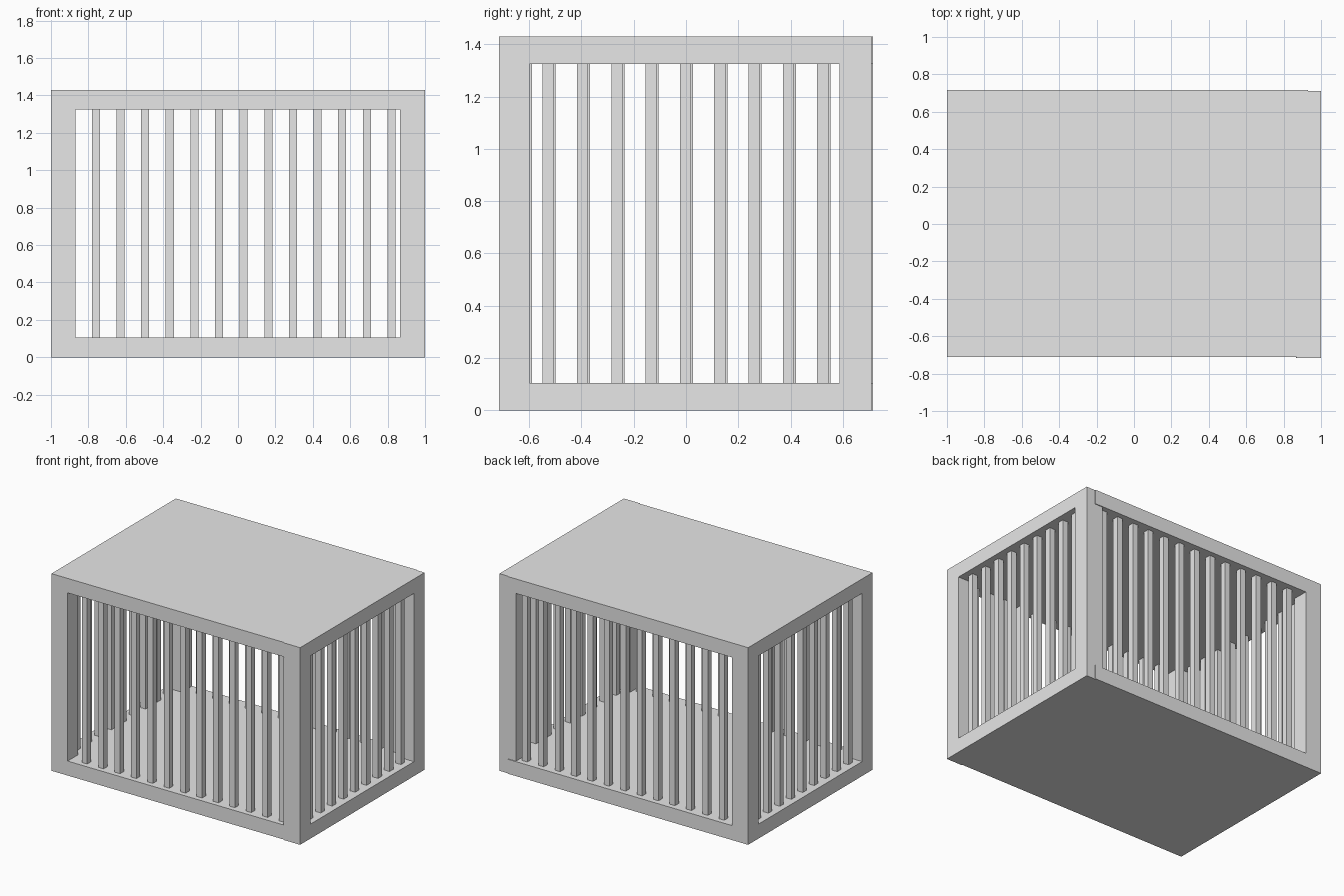
import bpy
import bmesh
from mathutils import Matrix

cube = bpy.data.objects.get("Cube")
if cube:
    bpy.data.objects.remove(cube, do_unlink=True)

grey = bpy.data.materials.new("plain_grey")
grey.use_nodes = True
grey.diffuse_color = (0.8, 0.8, 0.8, 1)
grey.node_tree.nodes["Principled BSDF"].inputs["Base Color"].default_value = (0.8, 0.8, 0.8, 1)

HEIGHT = 1.43
LOW, HIGH = 0.105, 1.325      # opening between floor and roof
BAR = 0.043


def finish(name, bm):
    bmesh.ops.recalc_face_normals(bm, faces=bm.faces)
    mesh = bpy.data.meshes.new(name)
    bm.to_mesh(mesh)
    bm.free()
    mesh.materials.append(grey)
    obj = bpy.data.objects.new(name, mesh)
    bpy.context.collection.objects.link(obj)
    return obj


def add_box(bm, x0, x1, y0, y1, z0, z1):
    centre = Matrix.Translation(((x0 + x1) / 2, (y0 + y1) / 2, (z0 + z1) / 2))
    size = Matrix.Diagonal((x1 - x0, y1 - y0, z1 - z0, 1))
    bmesh.ops.create_cube(bm, size=1, matrix=centre @ size)


def slab(name, z0, z1):
    # The left end panel sits a hair further forward than the rest
    outline = [(-1, -0.71), (0.87, -0.71), (0.87, -0.716), (1, -0.716),
               (1, 0.71), (0.93, 0.71), (0.93, 0.716), (-1, 0.716)]
    bm = bmesh.new()
    face = bm.faces.new([bm.verts.new((x, y, z0)) for x, y in outline])
    new = bmesh.ops.extrude_face_region(bm, geom=[face])["geom"]
    verts = [v for v in new if isinstance(v, bmesh.types.BMVert)]
    bmesh.ops.translate(bm, verts=verts, vec=(0, 0, z1 - z0))
    finish(name, bm)


def post(name, x0, x1, y0, y1):
    bm = bmesh.new()
    add_box(bm, x0, x1, y0, y1, LOW, HIGH)
    finish(name, bm)


def bars(name, centres):
    bm = bmesh.new()
    h = BAR / 2
    for x, y in centres:
        add_box(bm, x - h, x + h, y - h, y + h, LOW, HIGH)
    finish(name, bm)


# Solid floor and roof
slab("floor", 0, LOW)
slab("roof", HIGH, HEIGHT)

# Corner posts
post("front_left_post", 0.867, 1, -0.716, -0.598)
post("back_left_post", 0.867, 1, 0.588, 0.71)
post("front_right_post", -1, -0.87, -0.71, -0.59)
post("back_right_post", -1, -0.87, 0.598, 0.716)

# Rows of square bars
long_row = [-0.76 + 0.1317 * i for i in range(13)]
short_row = [-0.527 + 0.1313 * i for i in range(9)]
bars("front_bars", [(x, -0.652) for x in long_row])
bars("back_bars", [(x, 0.656) for x in long_row])
bars("left_bars", [(0.935, y) for y in short_row])
bars("right_bars", [(-0.935, y + 0.007) for y in short_row])
